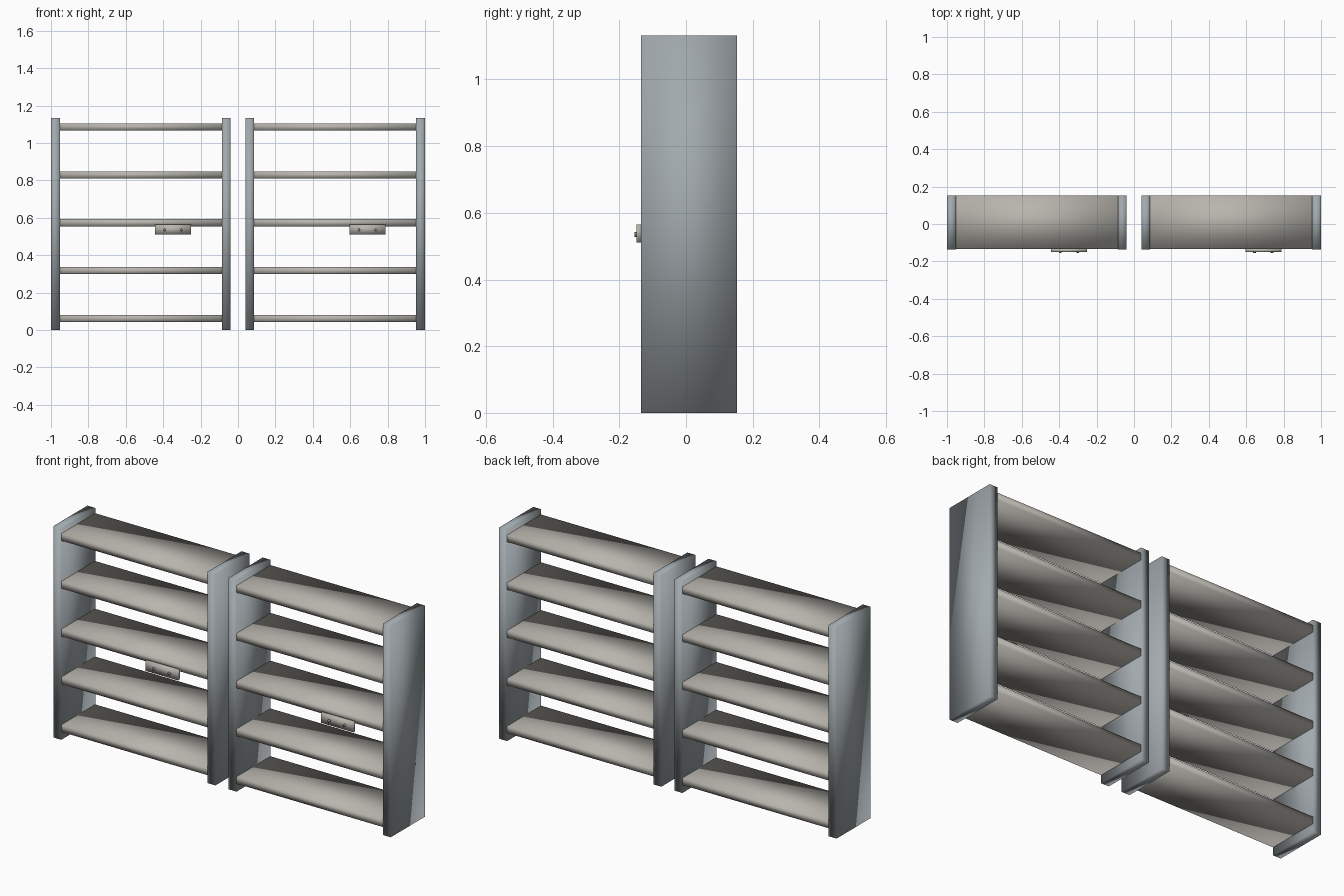
import bpy, math

if "Cube" in bpy.data.objects:
    bpy.data.objects.remove(bpy.data.objects["Cube"])

Y0, Y1 = -0.135, 0.153      # front and back of the shelving
HEIGHT = 1.132
POST = 0.047                # side panel thickness


def material(name, rgb):
    m = bpy.data.materials.new(name)
    m.diffuse_color = (*rgb, 1)
    m.use_nodes = True
    m.node_tree.nodes["Principled BSDF"].inputs["Base Color"].default_value = m.diffuse_color
    return m


PANEL = material("cool_grey", (0.36, 0.40, 0.42))
SHELF = material("warm_grey", (0.48, 0.46, 0.42))
SCREW = material("dark_grey", (0.20, 0.20, 0.20))


def box(name, mat, x0, x1, y0, y1, z0, z1):
    # plain block, smooth shaded all round for soft gradients
    bpy.ops.mesh.primitive_cube_add(
        size=1, location=((x0 + x1) / 2, (y0 + y1) / 2, (z0 + z1) / 2))
    obj = bpy.context.object
    obj.name = name
    obj.scale = (x1 - x0, y1 - y0, z1 - z0)
    bpy.ops.object.transform_apply(location=False, rotation=False, scale=True)
    bpy.ops.object.shade_smooth()
    obj.data.materials.append(mat)


def screw(name, x, z):
    bpy.ops.mesh.primitive_cylinder_add(
        vertices=16, radius=0.0075, depth=0.015,
        location=(x, -0.1475, z), rotation=(math.pi / 2, 0, 0))
    obj = bpy.context.object
    obj.name = name
    bpy.ops.object.shade_smooth()
    obj.data.materials.append(SCREW)


for side, x0, x1 in (("left", -1.0, -0.039), ("right", 0.039, 1.0)):
    # side panels
    box(side + "_unit_panel_a", PANEL, x0, x0 + POST, Y0, Y1, 0, HEIGHT)
    box(side + "_unit_panel_b", PANEL, x1 - POST, x1, Y0, Y1, 0, HEIGHT)
    # shelves housed in the side panels
    for i in range(5):
        z = 0.060 + 0.256 * i
        box(f"{side}_unit_shelf_{i + 1}", SHELF, x0 + 0.004, x1 - 0.004,
            Y0 + 0.001, Y1 - 0.001, z - 0.018, z + 0.020)
    # label plate hanging on the middle shelf, with two screws
    px = x0 + 0.556
    box(side + "_label_plate", SHELF, px, px + 0.193, -0.149, Y0 + 0.001, 0.511, 0.565)
    for k, dx in enumerate((0.05, 0.143)):
        screw(f"{side}_plate_screw_{k + 1}", px + dx, 0.535)
